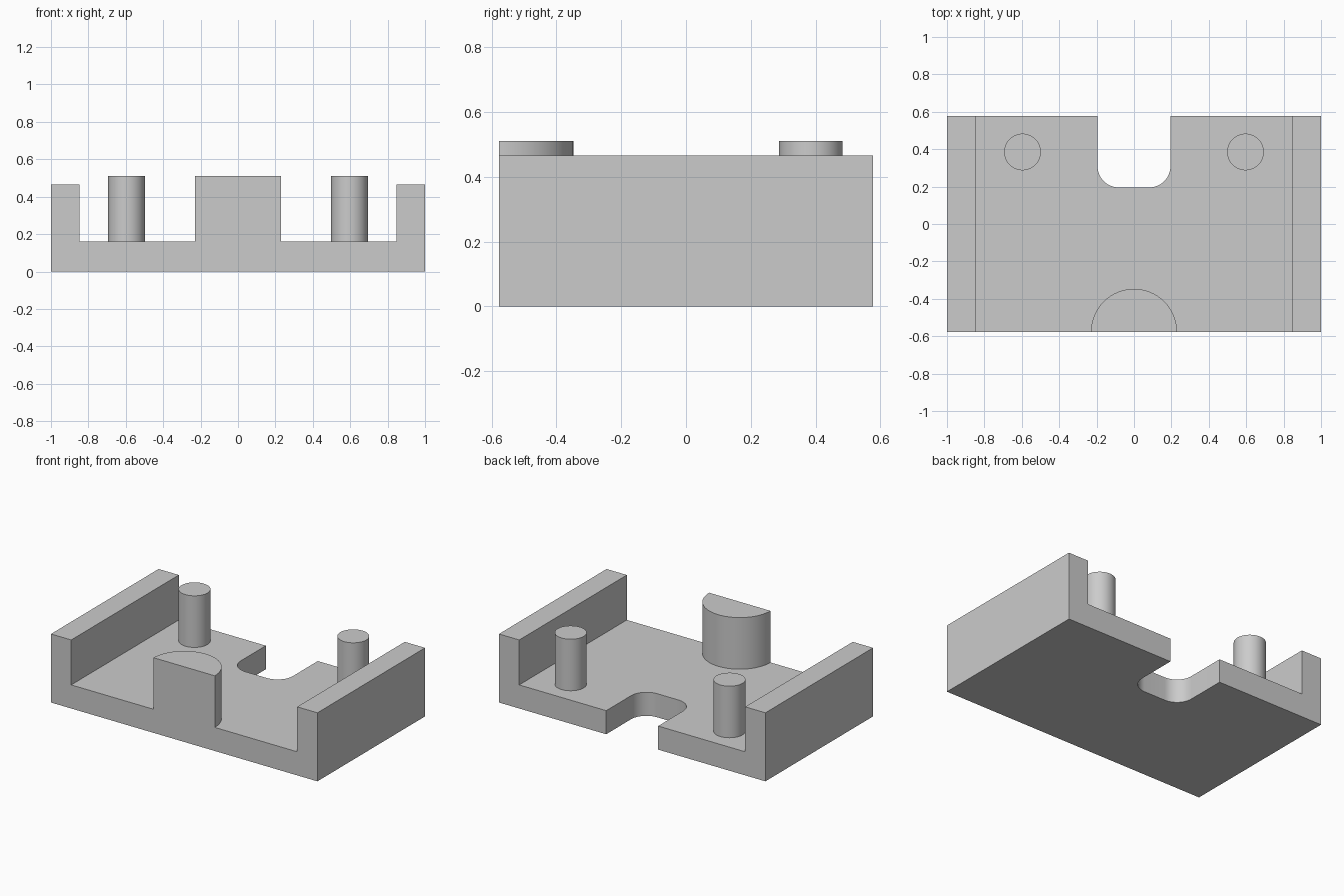
import bpy, bmesh, math
from mathutils import Vector

HALF_DEPTH = 0.577
FLOOR = 0.16
WALL_TOP = 0.465
POST_TOP = 0.51

cube = bpy.data.objects.get("Cube")
if cube:
    bpy.data.objects.remove(cube, do_unlink=True)

grey = bpy.data.materials.new("light grey")
grey.use_nodes = True
colour = (0.6, 0.6, 0.6, 1)
grey.diffuse_color = colour
grey.node_tree.nodes["Principled BSDF"].inputs["Base Color"].default_value = colour


def prism(name, outline, sweep):
    """Extrude a closed planar outline along a vector into a solid."""
    bm = bmesh.new()
    face = bm.faces.new([bm.verts.new(p) for p in outline])
    top = bmesh.ops.extrude_face_region(bm, geom=[face])["geom"]
    bmesh.ops.translate(bm, vec=Vector(sweep),
                        verts=[v for v in top if isinstance(v, bmesh.types.BMVert)])
    bmesh.ops.recalc_face_normals(bm, faces=bm.faces)
    mesh = bpy.data.meshes.new(name)
    bm.to_mesh(mesh)
    bm.free()
    mesh.materials.append(grey)
    obj = bpy.data.objects.new(name, mesh)
    bpy.context.collection.objects.link(obj)
    return obj


def arc(cx, cy, z, radius, start, end, steps):
    """Points on a horizontal arc, angles in degrees."""
    angles = [math.radians(start + (end - start) * i / steps) for i in range(steps + 1)]
    return [(cx + radius * math.cos(a), cy + radius * math.sin(a), z) for a in angles]


def activate(obj):
    bpy.ops.object.select_all(action="DESELECT")
    obj.select_set(True)
    bpy.context.view_layer.objects.active = obj


def combine(target, tool, operation):
    """Apply a boolean and remove the tool object."""
    mod = target.modifiers.new(operation.lower(), "BOOLEAN")
    mod.operation, mod.solver, mod.object = operation, "EXACT", tool
    activate(target)
    bpy.ops.object.modifier_apply(modifier=mod.name)
    bpy.data.objects.remove(tool, do_unlink=True)


# Channel body: floor and two side walls in one profile
half = [(1, 0), (1, WALL_TOP), (0.848, WALL_TOP), (0.848, FLOOR)]
profile = half + [(-x, z) for x, z in reversed(half)]
body = prism("channel_body", [(x, -HALF_DEPTH, z) for x, z in profile],
             (0, 2 * HALF_DEPTH, 0))

# Rounded notch through the back edge of the floor
W, R, BOTTOM = 0.195, 0.115, 0.195
notch = (arc(-W + R, BOTTOM + R, -0.1, R, 180, 270, 16)
         + arc(W - R, BOTTOM + R, -0.1, R, 270, 360, 16)
         + [(W, 0.8, -0.1), (-W, 0.8, -0.1)])
combine(body, prism("notch_cutter", notch, (0, 0, 0.5)), "DIFFERENCE")

# Half-round stop at the front edge, fused to the floor
stop = prism("front_stop", arc(0, -HALF_DEPTH, FLOOR / 2, 0.23, 0, 180, 48),
             (0, 0, POST_TOP - FLOOR / 2))
combine(body, stop, "UNION")

# Pair of round posts at the back
parts = [body]
for side, sign in (("left", 1), ("right", -1)):
    ring = arc(sign * 0.596, 0.385, FLOOR, 0.098, 0, 360, 64)[:-1]
    parts.append(prism(side + "_post", ring, (0, 0, POST_TOP - FLOOR)))

for part in parts:
    activate(part)
    bpy.ops.object.shade_smooth_by_angle(angle=math.radians(30))
